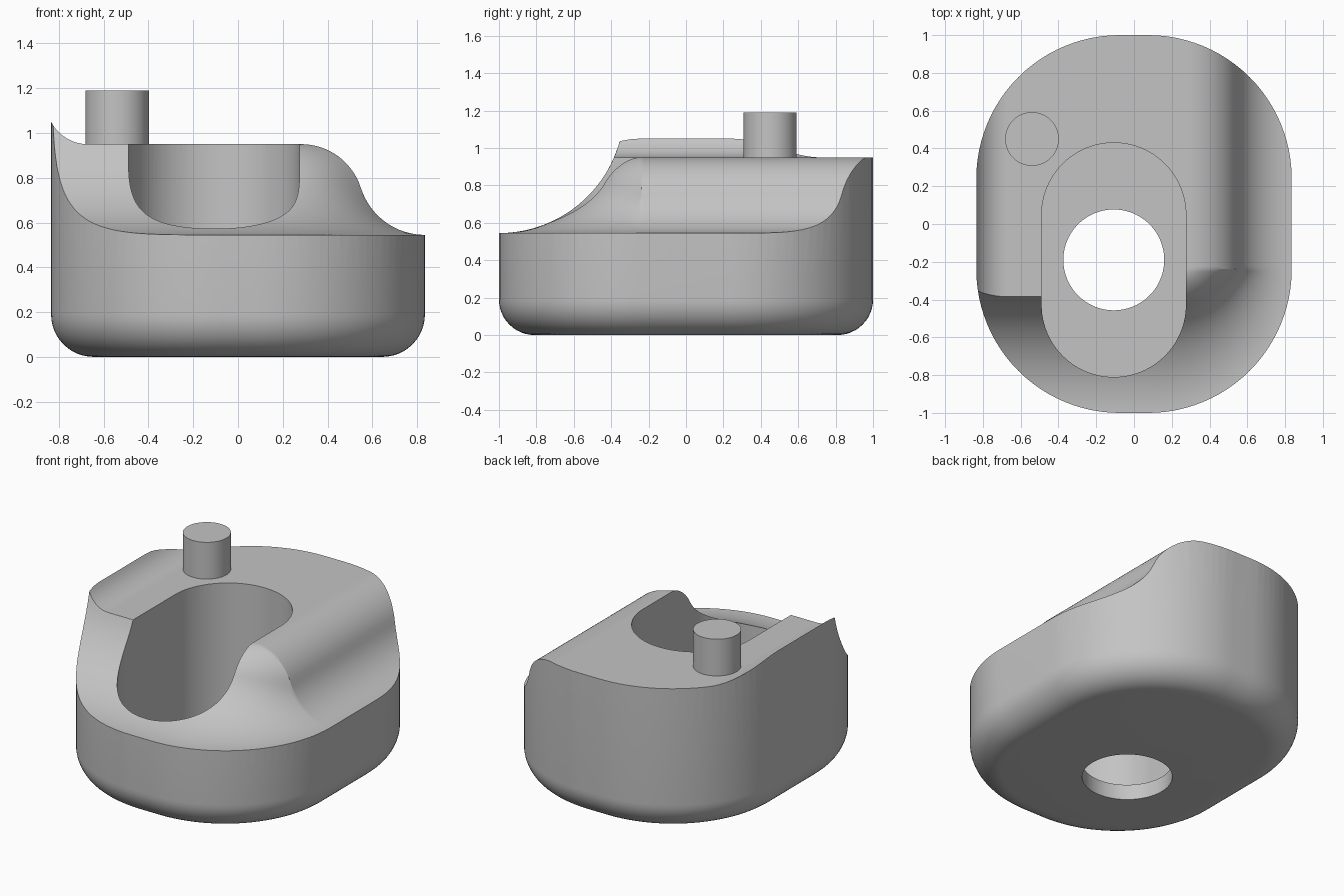
import bpy, bmesh
from math import sin, cos, pi, sqrt, hypot

cube = bpy.data.objects.get("Cube")
if cube:
    bpy.data.objects.remove(cube, do_unlink=True)

# Main dimensions
HALF_X, HALF_Y, CORNER = 0.835, 1.0, 0.76
CX, CY = HALF_X - CORNER, HALF_Y - CORNER
TOP, SHELF = 0.95, 0.545
FRONT_R, SIDE_R, ROUND_R, LIP_R = 0.67, 0.30, 0.28, 0.186

grey = bpy.data.materials.new("plain grey")
grey.use_nodes = True
colour = (0.55, 0.55, 0.55, 1)
grey.diffuse_color = colour
grey.node_tree.nodes["Principled BSDF"].inputs["Base Color"].default_value = colour


def make_object(name, bm):
    bmesh.ops.remove_doubles(bm, verts=bm.verts, dist=1e-5)
    bmesh.ops.recalc_face_normals(bm, faces=bm.faces)
    mesh = bpy.data.meshes.new(name)
    bm.to_mesh(mesh)
    bm.free()
    mesh.materials.append(grey)
    obj = bpy.data.objects.new(name, mesh)
    bpy.context.collection.objects.link(obj)
    return obj


def rounded_outline(x, y, hx, hy, r, steps=24):
    points = []
    for k, (sx, sy) in enumerate([(1, 1), (-1, 1), (-1, -1), (1, -1)]):
        for i in range(steps + 1):
            a = (k + i / steps) * pi / 2
            points.append((x + sx * (hx - r) + r * cos(a),
                           y + sy * (hy - r) + r * sin(a)))
    return points


def loft(name, rings):
    """Closed solid through a stack of (outline, height) rings."""
    bm = bmesh.new()
    loops = [[bm.verts.new((x, y, z)) for x, y in pts] for pts, z in rings]
    n = len(loops[0])
    for low, high in zip(loops, loops[1:]):
        for i in range(n):
            j = (i + 1) % n
            bm.faces.new((low[i], low[j], high[j], high[i]))
    bm.faces.new(loops[0][::-1])
    bm.faces.new(loops[-1])
    return make_object(name, bm)


def prism(name, x, y, hx, hy, r, z0, z1):
    pts = rounded_outline(x, y, hx, hy, r)
    return loft(name, [(pts, z0), (pts, z1)])


def slope(t, radius):
    """Concave sweep rising from the edge, rounded over into the top."""
    if t <= 0:
        return SHELF
    reach = sqrt((radius + ROUND_R) ** 2
                 - (SHELF + radius - TOP + ROUND_R) ** 2)
    if t < reach * radius / (radius + ROUND_R):
        return SHELF + radius - sqrt(radius ** 2 - t ** 2)
    if t < reach:
        return TOP - ROUND_R + sqrt(ROUND_R ** 2 - (reach - t) ** 2)
    return TOP


def lip(x):
    """Flat top turning up to a thin lip along the right edge."""
    d = min(max(0, -0.67 - x), LIP_R * 0.97)
    return TOP + LIP_R - sqrt(LIP_R ** 2 - d ** 2)


def crease(x):
    """Where the front sweep meets the lip surface."""
    z = min(lip(x), SHELF + FRONT_R)
    return -HALF_Y + sqrt(FRONT_R ** 2 - (SHELF + FRONT_R - z) ** 2)


def height(x, y):
    if x < -0.105:
        t = max(0, y + HALF_Y)
        if y >= crease(x) - 1e-6:
            return lip(x)
        return SHELF + FRONT_R - sqrt(FRONT_R ** 2 - t ** 2)
    dx, dy = x - CX, -CY - y
    if dy <= 0:
        return slope(HALF_X - x, SIDE_R)
    if dx <= 0:
        return slope(y + HALF_Y, FRONT_R)
    rho = hypot(dx, dy)
    radius = SIDE_R + (FRONT_R - SIDE_R) * (dy / rho) ** 0.9
    return slope(CORNER - rho, radius)


# Cutter whose underside is the sculpted top
def make_top_cutter():
    bm = bmesh.new()
    nx, ny, sx, sy = 140, 160, 0.9, 1.06
    rest = crease(0)
    ys = [-sy + 2 * sy * j / ny for j in range(ny + 1)]
    nearest = min(range(ny + 1), key=lambda j: abs(ys[j] - rest))
    ys[nearest] = rest
    grid = []
    for i in range(nx + 1):
        x = -sx + 2 * sx * i / nx
        row = []
        for y0 in ys:
            pull = max(0, 1 - abs(y0 - rest) / 0.2)
            y = y0 + pull * (crease(x) - rest)
            row.append(bm.verts.new((x, y, height(x, y))))
        grid.append(row)
    for a, b in zip(grid, grid[1:]):
        for j in range(ny):
            bm.faces.new((a[j], b[j], b[j + 1], a[j + 1]))
    ext = bmesh.ops.extrude_face_region(bm, geom=bm.faces[:],
                                        use_keep_orig=True)
    for v in ext["geom"]:
        if isinstance(v, bmesh.types.BMVert):
            v.co.z = 1.6
    return make_object("top_cutter", bm)


# Body with a rounded bottom edge
FILLET = 0.19
rings = []
for k in range(13):
    a = k / 12 * pi / 2
    d = FILLET * (1 - sin(a))
    rings.append((rounded_outline(0, 0, HALF_X - d, HALF_Y - d, CORNER - d),
                  FILLET * (1 - cos(a))))
rings.append((rounded_outline(0, 0, HALF_X, HALF_Y, CORNER), 1.3))
body = loft("body", rings)

# Sculpted top, deep slot and through hole
SLOT_X, SLOT_Y = -0.107, -0.19
cutters = [
    make_top_cutter(),
    prism("slot_cutter", SLOT_X, SLOT_Y, 0.382, 0.62, 0.382, 0.1, 1.8),
    prism("hole_cutter", SLOT_X, SLOT_Y, 0.267, 0.267, 0.267, -0.2, 0.3),
]
for cutter in cutters:
    cutter.hide_render = True
    mod = body.modifiers.new(cutter.name, "BOOLEAN")
    mod.operation = "DIFFERENCE"
    mod.solver = "EXACT"
    mod.object = cutter

bpy.context.view_layer.objects.active = body
for name in [m.name for m in body.modifiers]:
    bpy.ops.object.modifier_apply(modifier=name)
for cutter in cutters:
    bpy.data.objects.remove(cutter, do_unlink=True)

# Locating pin
pin = prism("pin", -0.54, 0.45, 0.142, 0.142, 0.142, 0.9, 1.19)

# Smooth shading with sharp edges kept
for obj in (body, pin):
    bpy.ops.object.select_all(action="DESELECT")
    obj.select_set(True)
    bpy.context.view_layer.objects.active = obj
    bpy.ops.object.shade_smooth_by_angle(angle=pi / 6)
